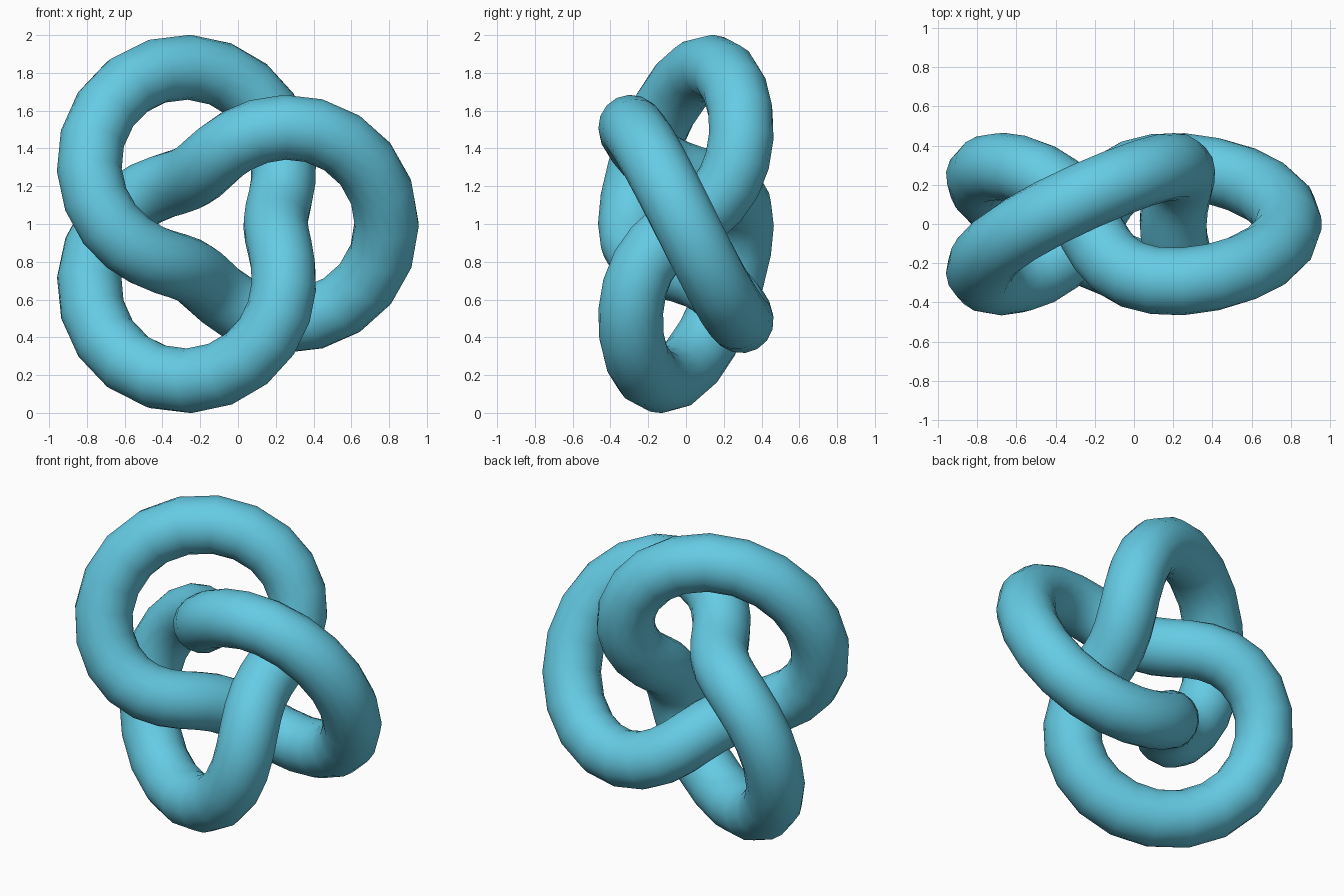
import bpy
from math import sin, cos, tau

if "Cube" in bpy.data.objects:
    bpy.data.objects.remove(bpy.data.objects["Cube"])

RING, MINOR, TUBE, SEGMENTS = 0.587, 0.294, 0.172, 64

# Trefoil centre line: winds twice round the ring, three times through it
curve = bpy.data.curves.new("trefoil_knot", 'CURVE')
curve.dimensions = '3D'
curve.bevel_depth = TUBE
curve.bevel_resolution = 6
path = curve.splines.new('POLY')
path.points.add(SEGMENTS - 1)
path.use_cyclic_u = True
for i, p in enumerate(path.points):
    t = tau * i / SEGMENTS
    r = RING + MINOR * cos(3 * t)
    p.co = (r * cos(2 * t) - 0.094, -MINOR * sin(3 * t), 1 + r * sin(2 * t), 1)

# Round tube as a mesh
knot = bpy.data.objects.new("trefoil_knot", curve)
bpy.context.collection.objects.link(knot)
bpy.context.view_layer.objects.active = knot
knot.select_set(True)
bpy.ops.object.convert(target='MESH')
knot = bpy.context.object
bpy.ops.object.shade_smooth()

# Sky blue finish
mat = bpy.data.materials.new("sky_blue")
mat.diffuse_color = (0.13, 0.60, 0.78, 1)
mat.use_nodes = True
mat.node_tree.nodes["Principled BSDF"].inputs["Base Color"].default_value = mat.diffuse_color
knot.data.materials.clear()
knot.data.materials.append(mat)
